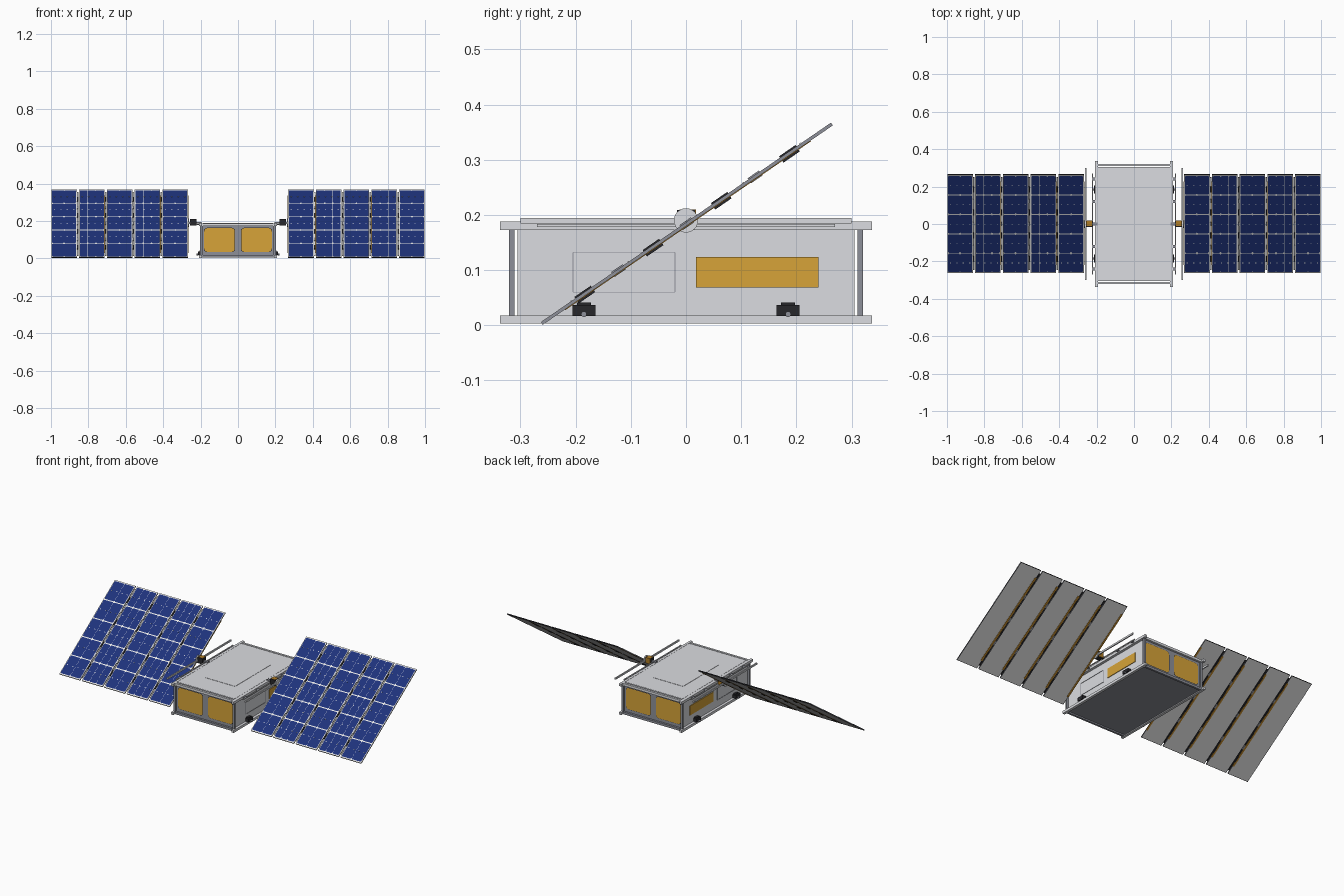
import bpy, bmesh, math
from mathutils import Matrix

cube = bpy.data.objects.get("Cube")
if cube:
    bpy.data.objects.remove(cube, do_unlink=True)


def material(name, r, g, b):
    m = bpy.data.materials.new(name)
    m.use_nodes = True
    m.diffuse_color = (r, g, b, 1)
    m.node_tree.nodes["Principled BSDF"].inputs["Base Color"].default_value = (r, g, b, 1)
    return m


LIGHT = material("light grey", .71, .72, .75)
FRAME = material("frame grey", .27, .28, .32)
GOLD = material("gold foil", .68, .37, .04)
BLUE = material("cell blue", .013, .033, .2)
SILVER = material("silver", .8, .8, .8)
BLACK = material("black", .02, .02, .024)
BACK = material("panel back grey", .66, .66, .66)
BROWN = material("bronze", .42, .2, .02)


def finish(name, bm, mats, matrix=None):
    mesh = bpy.data.meshes.new(name)
    bm.normal_update()
    bm.to_mesh(mesh)
    bm.free()
    for m in mats:
        mesh.materials.append(m)
    ob = bpy.data.objects.new(name, mesh)
    bpy.context.scene.collection.objects.link(ob)
    if matrix:
        ob.matrix_world = matrix
    return ob


def add_box(bm, centre, size):
    mat = Matrix.Translation(centre) @ Matrix.Diagonal((*size, 1))
    bmesh.ops.create_cube(bm, size=1, matrix=mat)


def box(name, mat, centre, size, matrix=None):
    bm = bmesh.new()
    add_box(bm, centre, size)
    return finish(name, bm, [mat], matrix)


def cylinder(name, mat, centre, radius, length):
    bm = bmesh.new()
    rot = Matrix.Rotation(math.pi / 2, 4, "Y")
    bmesh.ops.create_cone(bm, cap_ends=True, segments=24, radius1=radius, radius2=radius,
                          depth=length, matrix=Matrix.Translation(centre) @ rot)
    for f in bm.faces:
        f.smooth = len(f.verts) == 4
    return finish(name, bm, [mat])


def rounded_points(w, h, r, steps):
    pts = []
    for q, (sx, sy) in enumerate(((1, 1), (-1, 1), (-1, -1), (1, -1))):
        for i in range(steps + 1):
            a = (q + i / steps) * math.pi / 2
            pts.append((sx * (w / 2 - r) + r * math.cos(a), sy * (h / 2 - r) + r * math.sin(a)))
    return pts


# Main body: pale sides and top, grey underside and ends
bm = bmesh.new()
add_box(bm, (0, 0, .0975), (.385, .61, .179))
bm.normal_update()
for f in bm.faces:
    f.material_index = 1 if f.normal.z < -.5 or abs(f.normal.y) > .5 else 0
finish("body", bm, [LIGHT, FRAME])
box("top_deck", LIGHT, (0, 0, .1865), (.375, .6, .003))
box("top_cover", LIGHT, (0, 0, .188), (.2, .34, .003))

for e in (-1, 1):
    end = "front" if e < 0 else "back"
    # End frame bars
    for z in (.0105, .1805):
        box(end + "_cross_bar", FRAME if z < .1 else LIGHT, (0, e * .316, z), (.39, .012, .014))
    for s in (-1, 1):
        box(end + "_post", FRAME, (s * .195, e * .316, .0955), (.014, .01, .16))
        # Foil window with rounded corners and a dark rim
        for name, mat, grow, out in (("rim", BLACK, .004, .307), ("foil_window", GOLD, 0, .3085)):
            bm = bmesh.new()
            pts = rounded_points(.163 + grow, .127 + grow, .018, 5)
            face = bm.faces.new([bm.verts.new((s * .099 + x, e * out, .098 + z)) for x, z in pts])
            face.normal_update()
            if face.normal.y * e < 0:
                face.normal_flip()
            finish(end + "_" + name, bm, [mat])

TILT = Matrix.Translation((0, .0015, .184)) @ Matrix.Rotation(math.radians(34.5), 4, "X")
LENGTH = .638
WIDTH = .137
PITCH = .1483
FIRST = .3365
ROW = (LENGTH - .008) / 5

for s in (-1, 1):
    side = "left" if s > 0 else "right"
    # Corner rails
    for z in (.0105, .1805):
        box(side + "_rail", LIGHT, (s * .2, 0, z), (.015, .674, .015))
    # Side foil patch and thin hatch outline
    box(side + "_foil_patch", GOLD, (s * .194, .129, .096), (.004, .222, .056))
    for y in (-.205, -.02):
        box(side + "_hatch_edge", FRAME, (s * .193, y, .096), (.003, .002, .072))
    for z in (.06, .132):
        box(side + "_hatch_edge", FRAME, (s * .193, -.1125, z), (.003, .185, .001))
    # Thrusters low on the side
    for y in (-.185, .185):
        box(side + "_thruster", BLACK, (s * .204, y, .027), (.022, .042, .02))
        box(side + "_thruster_lid", BLACK, (s * .2, y, .039), (.014, .026, .005))
        cylinder(side + "_nozzle", FRAME, (s * .217, y, .02), .005, .012)
    # Hold-down rods beside the top edge
    box(side + "_outer_rod", LIGHT, (s * .258, 0, .189), (.007, .6, .01))
    box(side + "_inner_rod", LIGHT, (s * .222, 0, .181), (.005, .54, .005))
    for y in (-.24, -.12, .12, .24):
        box(side + "_rod_bracket", FRAME, (s * .211, y, .181), (.02, .016, .005))
    # Wing drive: black housing with bronze wrapping behind and above
    box(side + "_drive", BLACK, (s * .24, 0, .192), (.034, .032, .034))
    box(side + "_drive_top", BROWN, (s * .24, .003, .2085), (.03, .03, .003))
    box(side + "_drive_back", BROWN, (s * .24, .0165, .192), (.03, .003, .03))
    box(side + "_drive_arm", FRAME, (s * .21, 0, .19), (.03, .014, .008))
    cylinder(side + "_drive_disc", LIGHT, (s * .264, 0, .19), .022, .006)

    # Solar panels: silver front, pale rear with black border, black ends
    bm = bmesh.new()
    for i in range(5):
        add_box(bm, (s * (FIRST + i * PITCH), 0, 0), (WIDTH, LENGTH, .006))
    bm.normal_update()
    rears = [f for f in bm.faces if f.normal.z < -.5]
    for f in bm.faces:
        n = f.normal
        f.material_index = 0 if n.z > .5 else 1 if n.z < -.5 else 2 if abs(n.y) > .5 else 3
    border = bmesh.ops.inset_individual(bm, faces=rears, thickness=.003)["faces"]
    for f in border:
        f.material_index = 2
    finish(side + "_panels", bm, [SILVER, BACK, BLACK, FRAME], TILT)

    # Cells with clipped corners, and small contact tabs across each row
    cells, tabs = bmesh.new(), bmesh.new()
    for i in range(5):
        cols = 3 if i % 2 else 2
        col = (WIDTH - .007) / cols
        x0 = s * (FIRST + i * PITCH)
        for r in range(5):
            cy = (r - 2) * ROW
            for c in range(cols):
                cx = x0 + (c - (cols - 1) / 2) * col
                pts = rounded_points(col - .0011, ROW - .006, .005, 1)
                cells.faces.new([cells.verts.new((cx + x, cy + y, .0038)) for x, y in pts])
            for t in range(4):
                add_box(tabs, (x0 + (t - 1.5) * WIDTH / 4, cy, .0038), (.007, .0035, .001))
    finish(side + "_cells", cells, [BLUE], TILT)
    finish(side + "_contact_tabs", tabs, [SILVER], TILT)

    # Bronze strips along the rear, with hinges and pale seals in the gaps
    for i in range(5):
        x = s * (FIRST + (i - .5) * PITCH)
        box(side + "_rear_strip", BROWN, (x + s * .009, 0, -.0036), (.011, .54, .0014), TILT)
        if i > 0:
            box(side + "_gap_seal", SILVER, (x, 0, .001), (.006, .6, .002), TILT)
            box(side + "_gap_back", BLACK, (x, 0, -.0015), (.008, .6, .002), TILT)
            for y in (-.225, -.075, .075, .225):
                box(side + "_hinge", BLACK, (x, y, -.001), (.008, .036, .014), TILT)
            for y in (-.15, 0, .15):
                box(side + "_hinge_pin", FRAME, (x, y, 0), (.008, .025, .011), TILT)
